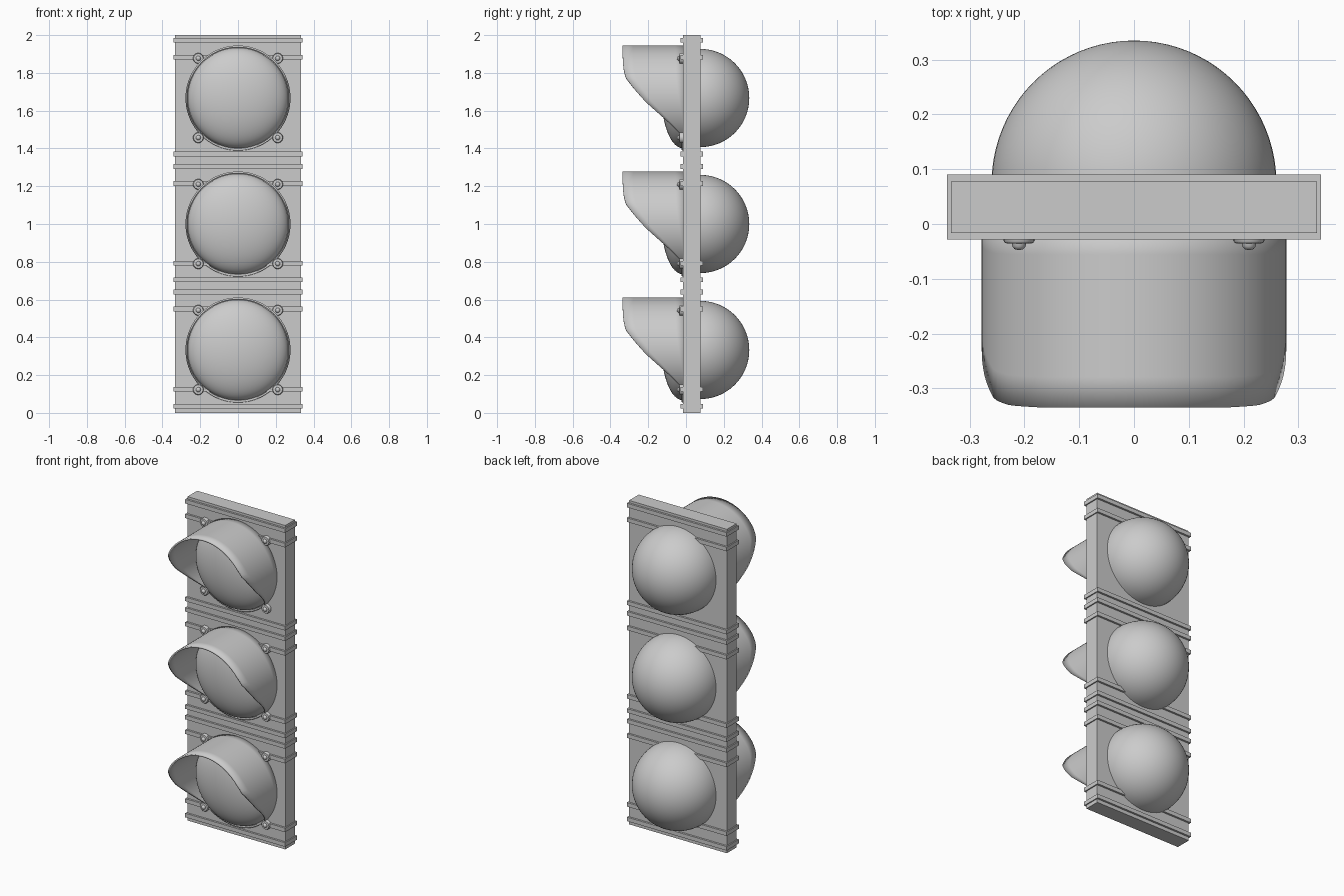
import bpy, bmesh
from math import sin, cos, pi
from mathutils import Matrix, Vector

if "Cube" in bpy.data.objects:
    bpy.data.objects.remove(bpy.data.objects["Cube"])

UNITS = {"upper": 1.667, "middle": 1.0, "lower": 0.333}


def finish(name, bm, smooth=True):
    me = bpy.data.meshes.new(name)
    bmesh.ops.recalc_face_normals(bm, faces=bm.faces)
    bm.to_mesh(me)
    bm.free()
    ob = bpy.data.objects.new(name, me)
    bpy.context.collection.objects.link(ob)
    if smooth:
        bpy.ops.object.select_all(action='DESELECT')
        ob.select_set(True)
        bpy.context.view_layer.objects.active = ob
        bpy.ops.object.shade_smooth_by_angle(angle=0.7)
    return ob


def box(name, x, y0, y1, z0, z1):
    bm = bmesh.new()
    bmesh.ops.create_cube(bm, size=1)
    bmesh.ops.scale(bm, vec=(2 * x, y1 - y0, z1 - z0), verts=bm.verts)
    bmesh.ops.translate(bm, vec=(0, (y0 + y1) / 2, (z0 + z1) / 2), verts=bm.verts)
    return finish(name, bm, False)


def lathe(name, profile, centre, steps=64):
    """Spin (radius, y) points about the y axis."""
    bm = bmesh.new()
    vs = [bm.verts.new((r, y, 0)) for r, y in profile]
    es = [bm.edges.new(p) for p in zip(vs, vs[1:])]
    bmesh.ops.spin(bm, geom=vs + es, cent=(0, 0, 0), axis=(0, 1, 0),
                   angle=2 * pi, steps=steps, use_duplicate=False)
    bmesh.ops.remove_doubles(bm, verts=bm.verts, dist=1e-5)
    bmesh.ops.translate(bm, vec=centre, verts=bm.verts)
    return finish(name, bm)


def dome(name, radius, depth, centre):
    n = 20
    pts = [(radius * cos(i * pi / 2 / n), depth * sin(i * pi / 2 / n)) for i in range(n + 1)]
    return lathe(name, pts, centre)


# Visor reach (distance forward) against height above the lamp centre
REACH = [(-0.28, 0.022), (-0.19, 0.03), (-0.15, 0.07), (-0.10, 0.125), (-0.02, 0.215),
         (0.05, 0.275), (0.11, 0.32), (0.16, 0.331), (0.22, 0.335), (0.28, 0.335)]


def reach(h):
    for (a, ra), (b, rb) in zip(REACH, REACH[1:]):
        if h <= b:
            return ra + (rb - ra) * (h - a) / (b - a)
    return REACH[-1][1]


def visor(name, z, r=0.278, n=96, rows=6):
    bm = bmesh.new()
    rings = []
    for j in range(rows + 1):
        ring = []
        for i in range(n):
            a = 2 * pi * i / n
            h = r * sin(a)
            ring.append(bm.verts.new((r * cos(a), -reach(h) * j / rows, z + h)))
        rings.append(ring)
    for lo, hi in zip(rings, rings[1:]):
        for i in range(n):
            k = (i + 1) % n
            bm.faces.new((lo[i], lo[k], hi[k], hi[i]))
    ob = finish(name, bm)
    mod = ob.modifiers.new("sheet", 'SOLIDIFY')
    mod.thickness = 0.01
    mod.offset = -1
    return ob


# Housing panel and the raised bands that wrap it
box("housing_panel", 0.334, -0.016, 0.078, 0, 2)
for i, z in enumerate([1.973, 1.883, 1.37, 1.305, 1.215, 0.792, 0.705, 0.64, 0.55, 0.125, 0.035]):
    box(f"housing_band_{i + 1}", 0.341, -0.028, 0.09, z - 0.0125, z + 0.0125)

# Lamps: rear shell, front lens, visor and four screws
for unit, z in UNITS.items():
    dome(f"{unit}_rear_shell", 0.26, 0.26, (0, 0.075, z))
    dome(f"{unit}_lens", 0.266, -0.112, (0, -0.016, z))
    visor(f"{unit}_visor", z)
    for sx in (-1, 1):
        for sz in (-1, 1):
            screw = [(0.028, -0.01), (0.028, -0.031), (0.025, -0.035), (0.013, -0.036),
                     (0.012, -0.041), (0.008, -0.046), (0, -0.048)]
            lathe(f"{unit}_screw_{'right' if sx > 0 else 'left'}_{'top' if sz > 0 else 'bottom'}",
                  screw, (sx * 0.21, 0, z + sz * 0.21), 24)
